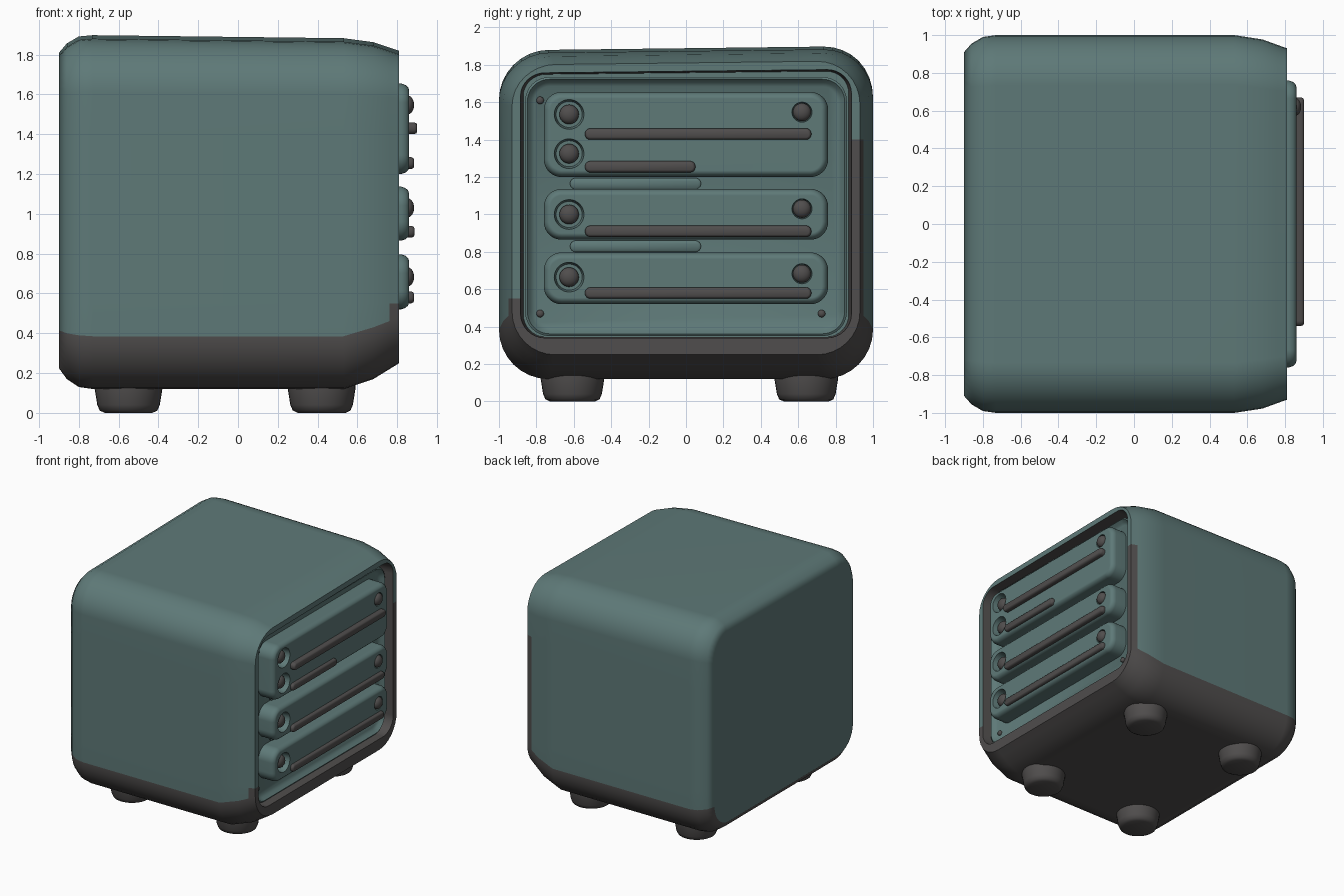
import bpy, bmesh, math
from mathutils import Vector

if "Cube" in bpy.data.objects:
    bpy.data.objects.remove(bpy.data.objects["Cube"])


def material(name, rgb):
    m = bpy.data.materials.new(name)
    m.diffuse_color = (*rgb, 1)
    m.use_nodes = True
    m.node_tree.nodes["Principled BSDF"].inputs["Base Color"].default_value = m.diffuse_color
    return m


TEAL = material("muted_teal", (0.112, 0.192, 0.187))
DARK = material("dark_grey", (0.080, 0.075, 0.074))
ARC = 8  # segments per rounded corner


def outline(a0, a1, b0, b1, r):
    """Rounded rectangle, starting at the lower right corner."""
    pts = []
    corners = [(a1 - r, b0 + r), (a1 - r, b1 - r), (a0 + r, b1 - r), (a0 + r, b0 + r)]
    for q, (ca, cb) in enumerate(corners):
        for k in range(ARC + 1):
            t = math.pi / 2 * (q - 1 + k / ARC)
            pts.append((ca + r * math.cos(t), cb + r * math.sin(t)))
    return pts


def loft(name, sections, mats, axis="x", rule=None, finish=None, angle=45):
    """Skin through sections (position, a0, a1, b0, b1, radius) and cap both ends."""
    bm = bmesh.new()
    rings = []
    for s, *rect in sections:
        rings.append([bm.verts.new((s, a, b) if axis == "x" else (a, b, s))
                      for a, b in outline(*rect)])
    n = len(rings[0])
    for row in range(len(rings) - 1):
        for c in range(n):
            d = (c + 1) % n
            f = bm.faces.new((rings[row][c], rings[row][d],
                              rings[row + 1][d], rings[row + 1][c]))
            if rule:
                f.material_index = rule(row, c)
    bm.faces.new(rings[0])
    bm.faces.new(rings[-1])
    bmesh.ops.remove_doubles(bm, verts=bm.verts, dist=1e-5)
    bmesh.ops.recalc_face_normals(bm, faces=bm.faces)
    if finish:
        finish(bm)
    me = bpy.data.meshes.new(name)
    bm.to_mesh(me)
    bm.free()
    ob = bpy.data.objects.new(name, me)
    bpy.context.collection.objects.link(ob)
    for m in mats:
        me.materials.append(m)
    smooth(ob, angle)
    return ob


def select(ob):
    bpy.ops.object.select_all(action="DESELECT")
    ob.select_set(True)
    bpy.context.view_layer.objects.active = ob


def smooth(ob, angle):
    select(ob)
    bpy.ops.object.shade_smooth_by_angle(angle=math.radians(angle))


def disc(s, y, z, r):
    return (s, y - r, y + r, z - r, z + r, r)


def plate(y0, y1, z0, z1, r, steps):
    """Sections of a rounded plate; steps are (x, inset) pairs."""
    return [(x, y0 + i, y1 - i, z0 + i, z1 - i, r - i) for x, i in steps]


def dome(name, y, z, r, base, tip, mat):
    """Round button from a straight base to a domed tip."""
    sec = [disc(base, y, z, r)]
    for k in range(6):
        t = math.radians(k * 16)
        sec.append(disc(tip - r * 0.7 * (1 - math.sin(t)), y, z, r * math.cos(t)))
    return loft(name, sec, [mat])


# Shell: rounded casing, open recess at the +x end
def body_rule(row, c):
    if row >= 7:
        return 1                       # recess walls
    bottom = c < ARC or c >= 3 * (ARC + 1)
    return 1 if bottom else 0


def body_finish(bm):
    cuts = [((0, 0, 1.4), (0, 0, 1)), ((0, 0, 0.55), (0, 0, 1)), ((0.76, 0, 0), (1, 0, 0))]
    for co, no in cuts:
        bmesh.ops.bisect_plane(bm, geom=bm.verts[:] + bm.edges[:] + bm.faces[:],
                               plane_co=Vector(co), plane_no=Vector(no))
    for f in bm.faces:                 # dark strip climbing the front rim
        p = f.calc_center_median()
        if p.x > 0.76 and ((p.y > 0.8 and p.z < 1.4) or (p.y < -0.8 and p.z < 0.55)):
            f.material_index = 1
    for v in bm.verts:                 # slightly tilted lid
        w = min(max((v.co.z - 1.4) / 0.4, 0), 1)
        v.co.z += w * 0.012 * (v.co.y - v.co.x)


shell = [(-0.90, 0.91, 0.225, 1.79, 0.19), (-0.86, 0.955, 0.17, 1.837, 0.23),
         (-0.80, 0.99, 0.13, 1.873, 0.26), (-0.73, 1.0, 0.12, 1.88, 0.265),
         (0.53, 1.0, 0.12, 1.88, 0.265), (0.68, 0.977, 0.17, 1.862, 0.26),
         (0.81, 0.93, 0.25, 1.82, 0.23), (0.81, 0.885, 0.34, 1.775, 0.13),
         (0.69, 0.87, 0.345, 1.765, 0.12)]
body = loft("casing", [(x, -h, h, a, b, r) for x, h, a, b, r in shell],
            [TEAL, DARK], rule=body_rule, finish=body_finish, angle=52)
wn = body.modifiers.new("even_normals", "WEIGHTED_NORMAL")
wn.keep_sharp = True

# Recessed panel with a raised lip
loft("front_panel", plate(-0.86, 0.86, 0.35, 1.735, 0.13,
                          [(0.68, 0), (0.75, 0), (0.758, 0.012), (0.735, 0.03), (0.72, 0.05)]),
     [TEAL])
for z in (1.165, 0.83):
    loft("panel_rib", plate(-0.62, 0.08, z - 0.03, z + 0.03, 0.03,
                            [(0.70, 0), (0.73, 0), (0.738, 0.01)]), [TEAL])
for y, z in ((-0.78, 1.61), (-0.78, 0.47), (0.725, 0.47)):
    dome("screw", y, z, 0.02, 0.70, 0.74, DARK)

# Drawers: (bottom, top, left knob heights, right knob height, bars (y1, z, tip))
drawers = [
    (1.20, 1.655, (1.535, 1.325), 1.547, ((0.67, 1.43, 0.90), (0.05, 1.255, 0.885))),
    (0.865, 1.137, (1.0,), 1.03, ((0.67, 0.91, 0.887),)),
    (0.52, 0.797, (0.665,), 0.683, ((0.67, 0.58, 0.885),)),
]
for z0, z1, left, right, bars in drawers:
    drawer = loft("drawer", plate(-0.76, 0.76, z0, z1, 0.095,
                                  [(0.70, 0), (0.82, 0), (0.842, 0.008),
                                   (0.855, 0.02), (0.86, 0.035)]), [TEAL])
    # Round sockets
    sockets = [(-0.625, z, 0.082, 0.80) for z in left] + [(0.62, right, 0.058, 0.835)]
    for y, z, r, depth in sockets:
        cutter = loft("socket_cutter", [disc(depth, y, z, r * 0.85), disc(0.9, y, z, r * 1.05)], [TEAL])
        cutter.hide_render = True
        mod = drawer.modifiers.new("socket", "BOOLEAN")
        mod.operation, mod.solver, mod.object = "DIFFERENCE", "EXACT", cutter
        select(drawer)
        bpy.ops.object.modifier_apply(modifier=mod.name)
        bpy.data.objects.remove(cutter)
    smooth(drawer, 35)
    drawer.modifiers.new("even_normals", "WEIGHTED_NORMAL").keep_sharp = True
    # Knobs and handle bars
    for z in left:
        dome("left_knob", -0.625, z, 0.052, 0.78, 0.858, DARK)
    dome("right_knob", 0.62, right, 0.048, 0.82, 0.885, DARK)
    for y1, z, tip in bars:
        loft("handle_bar", plate(-0.54, y1, z - 0.03, z + 0.03, 0.028,
                                 [(0.84, 0), (tip - 0.015, 0), (tip - 0.004, 0.005),
                                  (tip, 0.013)]), [DARK])

# Feet
for x in (-0.55, 0.42):
    for y in (-0.607, 0.643):
        loft("foot", [(z, x - r, x + r, y - r, y + r, r) for z, r in
                      ((0.20, 0.172), (0.12, 0.17), (0.04, 0.157), (0.012, 0.145), (0, 0.12))],
             [DARK], axis="z")
